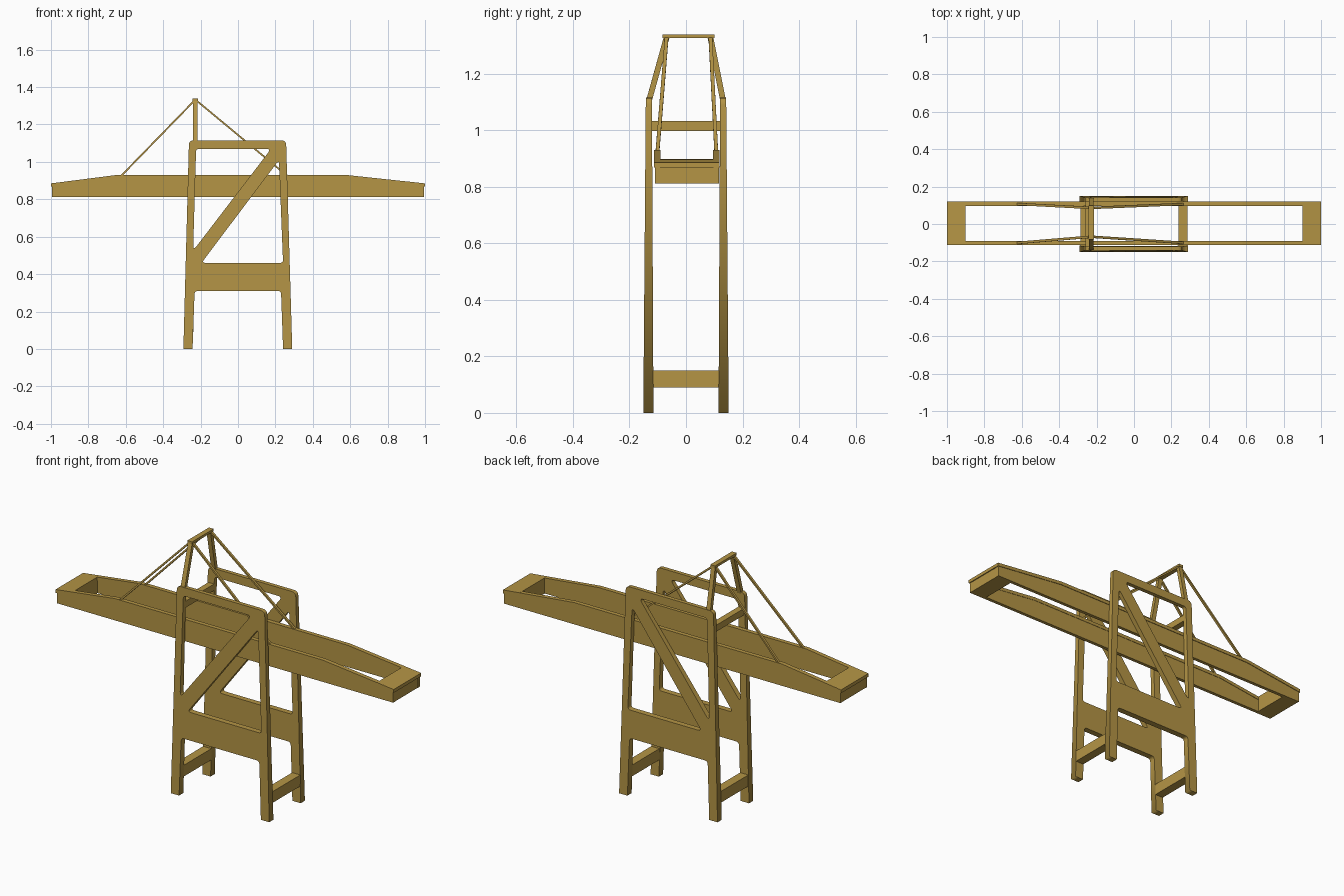
import bpy, bmesh
from mathutils import Vector

if "Cube" in bpy.data.objects:
    bpy.data.objects.remove(bpy.data.objects["Cube"])


def finish(name, bm):
    bmesh.ops.remove_doubles(bm, verts=bm.verts[:], dist=1e-5)
    bmesh.ops.recalc_face_normals(bm, faces=bm.faces[:])
    me = bpy.data.meshes.new(name)
    bm.to_mesh(me)
    bm.free()
    me.materials.append(paint)
    ob = bpy.data.objects.new(name, me)
    bpy.context.collection.objects.link(ob)
    return ob


def prism(name, pts, y0, y1):
    """Extrude an x/z profile from y0 to y1."""
    bm = bmesh.new()
    a = [bm.verts.new((x, y0, z)) for x, z in pts]
    b = [bm.verts.new((x, y1, z)) for x, z in pts]
    bm.faces.new(a)
    bm.faces.new(b[::-1])
    n = len(pts)
    for i in range(n):
        bm.faces.new((a[i], a[(i + 1) % n], b[(i + 1) % n], b[i]))
    return finish(name, bm)


def box(name, x0, x1, y0, y1, z0, z1):
    return prism(name, [(x0, z0), (x1, z0), (x1, z1), (x0, z1)], y0, y1)


def bar(name, p, q, w, d):
    """Square bar between two points, w wide and d deep."""
    p, q = Vector(p), Vector(q)
    t = (q - p).normalized()
    u = t.cross(Vector((0, 1, 0))).normalized()
    v = t.cross(u)
    bm = bmesh.new()
    rings = [[bm.verts.new(c + u * (i * w / 2) + v * (j * d / 2))
              for i, j in ((-1, -1), (1, -1), (1, 1), (-1, 1))] for c in (p, q)]
    bm.faces.new(rings[0])
    bm.faces.new(rings[1][::-1])
    for i in range(4):
        k = (i + 1) % 4
        bm.faces.new((rings[0][i], rings[0][k], rings[1][k], rings[1][i]))
    return finish(name, bm)


def rounded(corners):
    """Round each (x, z, cut) corner of a polygon."""
    out = []
    n = len(corners)
    for i, (x, z, r) in enumerate(corners):
        c = Vector((x, z))
        if not r:
            out.append(c)
            continue
        a = c + (Vector(corners[i - 1][:2]) - c).normalized() * r
        b = c + (Vector(corners[(i + 1) % n][:2]) - c).normalized() * r
        for k in range(5):
            t = k / 4
            out.append(a * (1 - t) ** 2 + c * 2 * t * (1 - t) + b * t * t)
    return out


paint = bpy.data.materials.new("yellow_paint")
paint.diffuse_color = (0.46, 0.30, 0.06, 1)
paint.use_nodes = True
paint.node_tree.nodes["Principled BSDF"].inputs["Base Color"].default_value = paint.diffuse_color

# Side frames: outline with two triangular openings
outline = [(-0.292, 0, 0), (-0.262, 1.115, 0.025), (0.257, 1.115, 0.025), (0.29, 0, 0),
           (0.241, 0, 0), (0.23, 0.31, 0.018), (-0.232, 0.31, 0.018), (-0.243, 0, 0)]
lower_hole = [(-0.195, 0.46, 0.022), (0.241, 0.46, 0.016), (0.219, 1.01, 0.025)]
upper_hole = [(-0.24, 0.525, 0.03), (0.177, 1.07, 0.025), (-0.224, 1.07, 0.016)]
cu = bpy.data.curves.new("frame_profile", 'CURVE')
cu.dimensions = '2D'
cu.fill_mode = 'BOTH'
cu.extrude = 1
for loop in (outline, lower_hole, upper_hole):
    pts = rounded(loop)
    sp = cu.splines.new('POLY')
    sp.points.add(len(pts) - 1)
    for p, c in zip(sp.points, pts):
        p.co = (c.x, c.y, 0, 1)
    sp.use_cyclic_u = True
helper = bpy.data.objects.new("frame_profile", cu)
bpy.context.collection.objects.link(helper)
bpy.context.view_layer.update()
flat = bpy.data.meshes.new_from_object(
    helper.evaluated_get(bpy.context.evaluated_depsgraph_get()))
bpy.data.objects.remove(helper)
for side, tag in ((-1, "front"), (1, "back")):
    bm = bmesh.new()
    bm.from_mesh(flat)
    for v in bm.verts:
        x, z, e = v.co
        y = 0.151 - 0.008 * z if e > 0 else 0.115 + 0.005 * z
        v.co = (x, side * y, z)
    finish(tag + "_side_frame", bm)

# Cross beams joining the frames
for s, tag in ((-1, "left"), (1, "right")):
    box(tag + "_sill_beam", s * 0.263 - 0.024, s * 0.263 + 0.024, -0.117, 0.117, 0.09, 0.15)
box("portal_beam", -0.26, -0.226, -0.122, 0.122, 0.997, 1.032)

# Long girders with top flanges
c = 0.003
top = [(1, 0.885), (0.58, 0.93), (-0.65, 0.93), (-1, 0.885)]
web = [(-0.995, 0.812), (0.995, 0.812)] + [(x * (0.995 if abs(x) == 1 else 1), z - 0.015) for x, z in top]
flange = [(x, z - 0.018) for x, z in top[::-1]] + top
for s, tag in ((-1, "front"), (1, "back")):
    prism(tag + "_girder", web, c + s * 0.095, c + s * 0.113)
    prism(tag + "_girder_flange", flange, c + s * 0.093, c + s * 0.116)

# End blocks closing the girders
for s, tag, zi in ((-1, "left", 0.898), (1, "right", 0.896)):
    prism(tag + "_end_block", [(s * 0.9, 0.812), (s * 0.994, 0.812),
                               (s * 0.994, 0.875), (s * 0.9, zi - 0.008)], c - 0.11, c + 0.11)
    prism(tag + "_end_cap", [(s * 0.9, zi - 0.018), (s, 0.867), (s, 0.885), (s * 0.9, zi)],
          c - 0.115, c + 0.115)

# Mast legs, mast top bar and stays
mx = -0.228
for y0, y1, yg, tag in ((-0.132, -0.068, -0.101, "front"), (0.132, 0.086, 0.107, "back")):
    bar(tag + "_mast_leg", (mx - 0.002, y0, 1.1), (mx, y1, 1.33), 0.024, 0.02)
    bar(tag + "_left_stay", (mx, y1, 1.333), (-0.625, yg, 0.925), 0.009, 0.013)
    bar(tag + "_right_stay", (mx, y1, 1.333), (0.27, yg, 0.92), 0.009, 0.013)
box("mast_top_bar", mx - 0.014, mx + 0.014, -0.083, 0.1, 1.325, 1.338)
